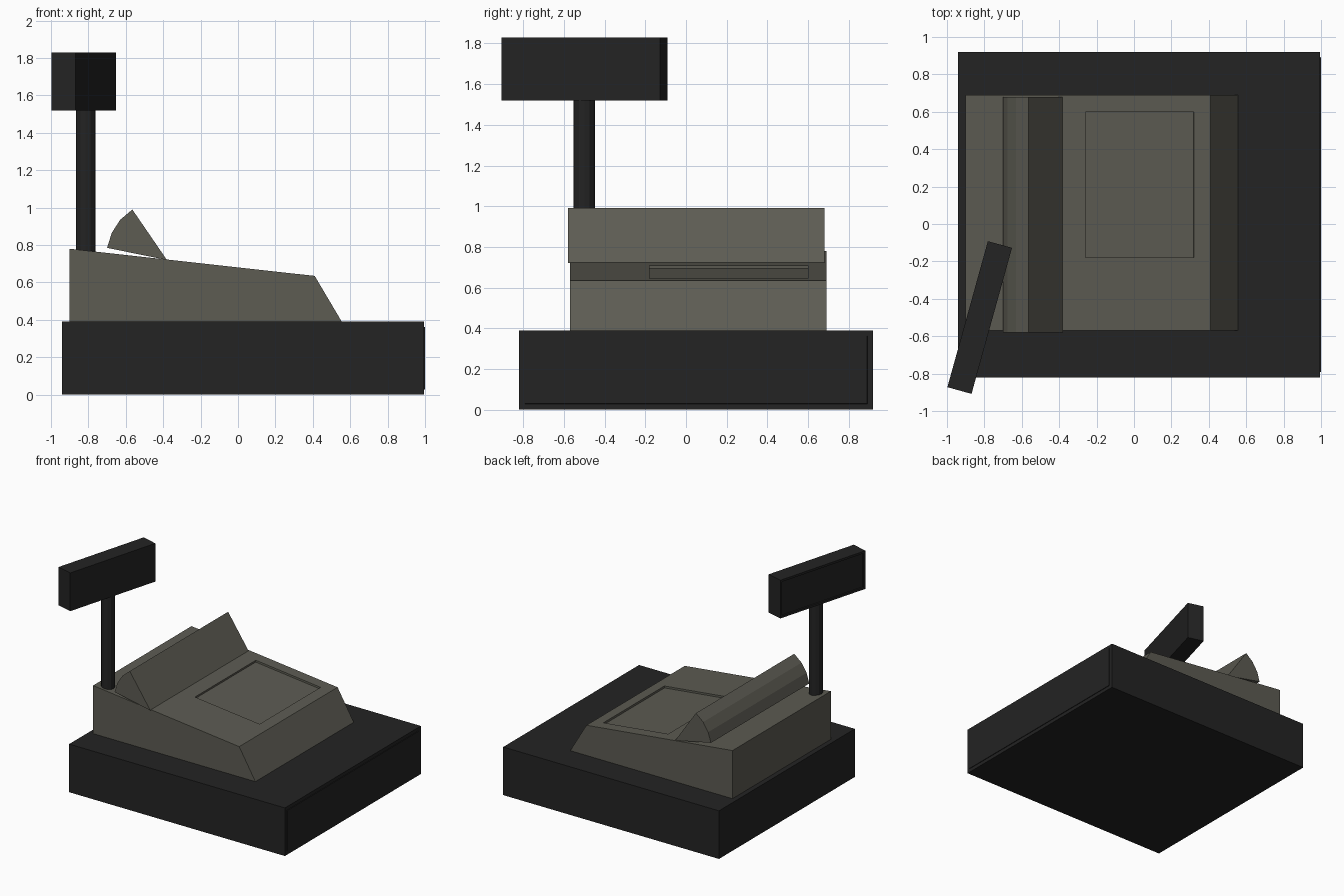
import bpy, bmesh, math
from mathutils import Matrix, Vector

cube = bpy.data.objects.get("Cube")
if cube:
    bpy.data.objects.remove(cube, do_unlink=True)


def material(name, colour):
    mat = bpy.data.materials.new(name)
    mat.use_nodes = True
    mat.diffuse_color = colour
    mat.node_tree.nodes["Principled BSDF"].inputs["Base Color"].default_value = colour
    return mat


black = material("soft black", (0.017, 0.017, 0.017, 1))
grey = material("warm grey", (0.109, 0.106, 0.086, 1))


def finish(bm, name, mat):
    bmesh.ops.recalc_face_normals(bm, faces=bm.faces)
    mesh = bpy.data.meshes.new(name)
    bm.to_mesh(mesh)
    bm.free()
    mesh.materials.append(mat)
    obj = bpy.data.objects.new(name, mesh)
    bpy.context.collection.objects.link(obj)
    return obj


def box(x, y, z):
    """Box mesh between three (low, high) ranges."""
    bm = bmesh.new()
    bmesh.ops.create_cube(bm, size=1)
    for v in bm.verts:
        v.co = [r[0] if c < 0 else r[1] for c, r in zip(v.co, (x, y, z))]
    bm.normal_update()
    return bm


def prism(profile, y0, y1):
    """Extrude a side profile (x, z) along y."""
    bm = bmesh.new()
    face = bm.faces.new([bm.verts.new((x, y0, z)) for x, z in profile])
    ext = bmesh.ops.extrude_face_region(bm, geom=[face])["geom"]
    moved = [g for g in ext if isinstance(g, bmesh.types.BMVert)]
    bmesh.ops.translate(bm, verts=moved, vec=(0, y1 - y0, 0))
    bmesh.ops.recalc_face_normals(bm, faces=bm.faces)
    bm.normal_update()
    return bm


def facing(bm, direction):
    return max(bm.faces, key=lambda f: f.normal.dot(Vector(direction)))


def panel(bm, face, margin, depth, x=None, y=None):
    """Inset a face, optionally fit it to x and y limits, then raise or sink it."""
    bmesh.ops.inset_individual(bm, faces=[face], thickness=margin)
    if x:
        n, p = face.normal.copy(), face.verts[0].co.copy()
        mid = face.calc_center_median()
        for v in face.verts:
            nx = x[v.co.x > mid.x]
            ny = y[v.co.y > mid.y]
            v.co = (nx, ny, p.z - n.x / n.z * (nx - p.x))
    bm.normal_update()
    bmesh.ops.inset_individual(bm, faces=[face], thickness=0.001, depth=depth)


# Cash drawer with slightly raised front panel
bm = box((-0.94, 0.995), (-0.82, 0.92), (0, 0.39))
panel(bm, facing(bm, (1, 0, 0)), 0.04, 0.005)
finish(bm, "cash_drawer", black)

# Sloped body with sunken keypad
bm = prism([(-0.9, 0.39), (-0.9, 0.78), (0.41, 0.635), (0.555, 0.39)], -0.57, 0.69)
panel(bm, facing(bm, (0, 0, 1)), 0.05, -0.015, (-0.26, 0.32), (-0.18, 0.6))
finish(bm, "register_body", grey)

# Raised screen housing with a faceted back
finish(prism([(-0.7, 0.785), (-0.675, 0.865), (-0.63, 0.935), (-0.565, 0.99),
              (-0.38, 0.72)], -0.58, 0.68), "screen_housing", grey)

# Pole
bm = bmesh.new()
bmesh.ops.create_cone(bm, cap_ends=True, segments=12, radius1=0.052, radius2=0.052,
                      depth=0.8, matrix=Matrix.Translation((-0.815, -0.5, 1.13)))
finish(bm, "display_pole", black)

# Turned customer display with a sunken screen
bm = box((-0.067, 0.067), (-0.405, 0.405), (1.52, 1.83))
panel(bm, facing(bm, (-1, 0, 0)), 0.025, -0.01)
display = finish(bm, "customer_display", black)
display.location = (-0.825, -0.5, 0)
display.rotation_euler.z = math.radians(-15.5)
